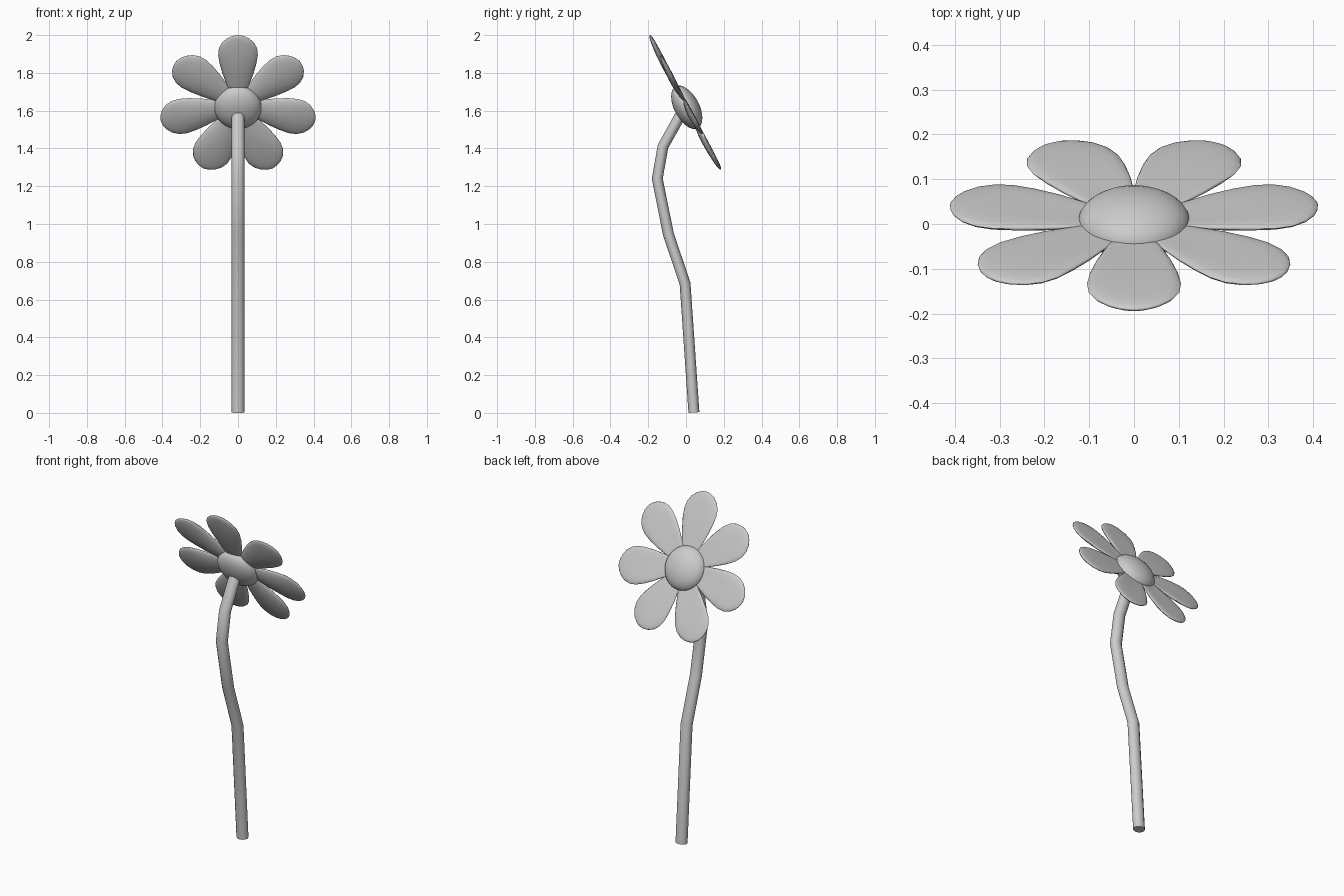
import bpy, bmesh
from math import sin, cos, pi, tau, atan2
from mathutils import Vector, Matrix

if "Cube" in bpy.data.objects:
    bpy.data.objects.remove(bpy.data.objects["Cube"])

HEAD = Vector((0, 0.004, 1.629))
TILT = Matrix.Rotation(-atan2(0.885, 0.467), 4, 'X')   # local z -> up and back (+y)


def loft(name, rings, angle):
    """Skin a list of closed rings and cap both ends."""
    bm = bmesh.new()
    rows = [[bm.verts.new(p) for p in ring] for ring in rings]
    n = len(rows[0])
    for a, b in zip(rows, rows[1:]):
        for i in range(n):
            j = (i + 1) % n
            bm.faces.new((a[i], a[j], b[j], b[i]))
    bm.faces.new(rows[0][::-1])
    bm.faces.new(rows[-1])
    bmesh.ops.recalc_face_normals(bm, faces=bm.faces)
    me = bpy.data.meshes.new(name)
    bm.to_mesh(me)
    bm.free()
    ob = bpy.data.objects.new(name, me)
    bpy.context.collection.objects.link(ob)
    bpy.ops.object.select_all(action='DESELECT')
    ob.select_set(True)
    bpy.context.view_layer.objects.active = ob
    bpy.ops.object.shade_smooth_by_angle(angle=angle)
    return ob


# Stem: bent tube through a few points (y, z)
path = [Vector((0, y, z)) for y, z in
        [(0.042, 0.002), (-0.005, 0.685), (-0.093, 0.945),
         (-0.152, 1.24), (-0.122, 1.41), (-0.005, 1.62)]]
rings = []
for k, p in enumerate(path):
    before = (p - path[k - 1]).normalized() if k else Vector()
    after = (path[k + 1] - p).normalized() if k < len(path) - 1 else Vector()
    t = (before + after).normalized()
    side = t.cross(Vector((1, 0, 0)))
    rings.append([p + Vector((0.034 * cos(tau * i / 12), 0, 0)) + side * 0.029 * sin(tau * i / 12)
                  for i in range(12)])
loft("stem", rings, 0.7)

# Petals: thin cupped lenses, (distance, half width, half thickness)
profile = [(0.04, 0.03, 0.006), (0.12, 0.06, 0.010), (0.19, 0.083, 0.015),
           (0.25, 0.098, 0.016), (0.30, 0.105, 0.016), (0.34, 0.101, 0.014),
           (0.375, 0.084, 0.012), (0.40, 0.058, 0.009), (0.413, 0.033, 0.006),
           (0.419, 0.008, 0.002)]
for k in range(7):
    # first petal points straight up in the front view
    turn = Matrix.Translation(HEAD) @ TILT @ Matrix.Rotation(-pi / 2 + tau * k / 7, 4, 'Z')
    rings = []
    for r, w, h in profile:
        cup = 0.010 * sin(pi * r / 0.42)
        rings.append([turn @ Vector((r, w * cos(a), h * sin(a) + cup * (0.4 - sin(a) ** 2)))
                      for a in (tau * i / 20 for i in range(20))])
    # local y of the tilted head points down, so -90 degrees is up
    loft(f"petal_{k + 1}", rings, 1.5)

# Flower centre: flattened ball
bpy.ops.mesh.primitive_uv_sphere_add(segments=32, ring_count=16, radius=1)
disc = bpy.context.object
disc.name = "flower_centre"
disc.matrix_world = (Matrix.Translation((0, 0.004, 1.618)) @ TILT
                     @ Matrix.Diagonal((0.125, 0.125, 0.066, 1)))
bpy.ops.object.shade_smooth()
